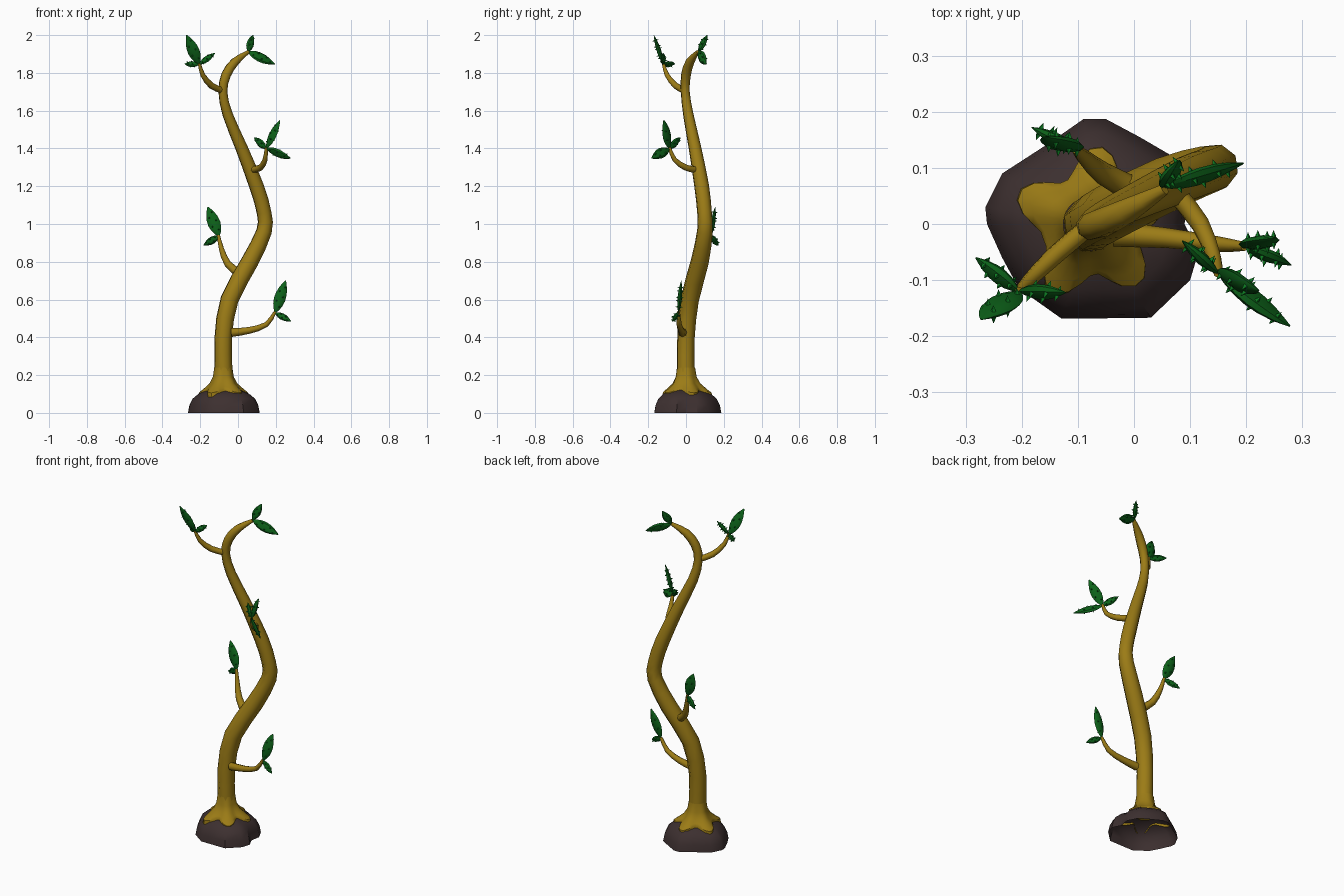
import bpy, bmesh, math
from mathutils import Vector

if "Cube" in bpy.data.objects:
    bpy.data.objects.remove(bpy.data.objects["Cube"])


def material(name, rgb):
    m = bpy.data.materials.new(name)
    m.diffuse_color = (*rgb, 1)
    m.use_nodes = True
    m.node_tree.nodes["Principled BSDF"].inputs["Base Color"].default_value = m.diffuse_color
    return m


BARK = material("golden bark", (0.33, 0.20, 0.008))
LEAF = material("dark green leaf", (0.004, 0.125, 0.010))
THORN = material("bright green thorn", (0.004, 0.20, 0.016))
ROCK = material("dark brown soil", (0.046, 0.029, 0.029))


def finish(bm, name, mats, angle=40):
    bmesh.ops.recalc_face_normals(bm, faces=bm.faces)
    me = bpy.data.meshes.new(name)
    bm.to_mesh(me)
    bm.free()
    for m in mats:
        me.materials.append(m)
    ob = bpy.data.objects.new(name, me)
    bpy.context.collection.objects.link(ob)
    bpy.ops.object.select_all(action='DESELECT')
    ob.select_set(True)
    bpy.context.view_layer.objects.active = ob
    bpy.ops.object.shade_smooth_by_angle(angle=math.radians(angle))
    return ob


def loft(bm, rings, cap_start=True, cap_end=True):
    rows = [[bm.verts.new(p) for p in r] for r in rings]
    n = len(rows[0])
    for a, b in zip(rows, rows[1:]):
        for i in range(n):
            j = (i + 1) % n
            bm.faces.new((a[i], a[j], b[j], b[i]))
    if cap_start:
        bm.faces.new(rows[0])
    if cap_end:
        bm.faces.new(rows[-1])


def smooth_path(pts, steps):
    """Catmull-Rom through (x, y, z, radius) points."""
    p = [Vector(q) for q in pts]
    p = [2 * p[0] - p[1]] + p + [2 * p[-1] - p[-2]]
    out = []
    for a, b, c, d in zip(p, p[1:], p[2:], p[3:]):
        for k in range(steps):
            t = k / steps
            out.append(0.5 * (2 * b + (c - a) * t + (2 * a - 5 * b + 4 * c - d) * t * t
                              + (3 * b - a - 3 * c + d) * t ** 3))
    return out + [p[-2]]


def tube(name, pts, steps=2, sides=8):
    path = smooth_path(pts, steps)
    pos = [q.to_3d() for q in path]
    u = Vector((0.3, 1, 0.1))
    rings = []
    for i, c in enumerate(pos):
        t = (pos[min(i + 1, len(pos) - 1)] - pos[max(i - 1, 0)]).normalized()
        u = (u - t * u.dot(t)).normalized()
        v = t.cross(u)
        rings.append([c + path[i][3] * (u * math.cos(a) + v * math.sin(a))
                      for a in (math.tau * k / sides for k in range(sides))])
    bm = bmesh.new()
    loft(bm, rings)
    return finish(bm, name, [BARK], 50)


def leaf(name, base, tip, width, facing):
    """Thick pointed leaf with small thorns on both faces."""
    base, tip, n = Vector(base), Vector(tip), Vector(facing)
    d = tip - base
    ax = d.normalized()
    n = (n - ax * n.dot(ax)).normalized()
    s = ax.cross(n)
    hw, ht = width / 2, 0.011 + 0.03 * (width - 0.03)

    def shape(t):
        return max(0.06, math.sin(math.pi * t ** 0.9) ** 0.8)

    bm = bmesh.new()
    rings = []
    for t in (0, 0.1, 0.25, 0.42, 0.6, 0.77, 0.9, 1):
        f = shape(t) if 0 < t < 1 else 0.08
        rings.append([base + d * t + s * hw * f * math.cos(a) + n * ht * f * math.sin(a)
                      for a in (math.tau * k / 8 for k in range(8))])
    loft(bm, rings)
    # thorns
    first = len(bm.faces)
    for side in (1, -1):
        for k, t in enumerate((0.2, 0.35, 0.5, 0.65, 0.8)):
            off = 0.45 * (-1) ** k
            f = shape(t)
            c = base + d * t + s * hw * f * off + n * side * ht * f * 0.75
            ring = [bm.verts.new(c + 0.005 * (ax * math.cos(a) + s * math.sin(a)))
                    for a in (math.tau * j / 4 for j in range(4))]
            top = bm.verts.new(c + n * side * 0.012)
            for j in range(4):
                bm.faces.new((ring[j], ring[(j + 1) % 4], top))
    bm.faces.ensure_lookup_table()
    for fc in bm.faces[first:]:
        fc.material_index = 1
    finish(bm, name, [LEAF, THORN], 35)


# soil mound: irregular outline stacked into a dome, open underneath
outline = [(0.10, -0.10), (0.115, -0.05), (0.09, 0.0), (0.10, 0.06), (0.07, 0.12), (0.01, 0.155),
           (-0.05, 0.187), (-0.09, 0.187), (-0.15, 0.145), (-0.235, 0.09), (-0.265, 0.03),
           (-0.262, 0.0), (-0.235, -0.06), (-0.205, -0.115), (-0.13, -0.168), (-0.05, -0.168),
           (0.03, -0.167)]
cx, cy = -0.075, 0.0
bm = bmesh.new()
loft(bm, [[Vector((cx + (x - cx) * s, cy + (y - cy) * s, z)) for x, y in outline]
          for s, z in ((1, 0), (0.96, 0.04), (0.87, 0.075), (0.70, 0.102), (0.40, 0.125), (0.1, 0.13))],
     cap_start=False)
finish(bm, "soil_mound", [ROCK], 35)

# root flare: five lobes spreading over the mound
lobes = [math.radians(a) for a in (157, 83, 18, -50, -119)]
rings = []
for r, spread, z, drop in ((0.048, 0, 0.24, 0), (0.054, 0.003, 0.19, 0), (0.066, 0.012, 0.155, 0),
                           (0.082, 0.03, 0.138, 0.012), (0.088, 0.05, 0.128, 0.022),
                           (0.086, 0.055, 0.105, 0.022)):
    ring = []
    for k in range(40):
        a = math.tau * k / 40
        near = min(abs((a - l + math.pi) % math.tau - math.pi) for l in lobes)
        f = 0.5 + 0.5 * math.cos(min(math.pi, near * 5))
        rr = r + spread * f
        ring.append(Vector((-0.078 + rr * math.cos(a), rr * math.sin(a), z - drop * f)))
    rings.append(ring)
bm = bmesh.new()
loft(bm, rings, False, False)
finish(bm, "root_flare", [BARK], 45)

# winding trunk
tube("trunk", [(-0.078, 0, 0.12, 0.05), (-0.076, -0.002, 0.22, 0.049), (-0.078, 0, 0.4, 0.048),
               (-0.045, 0.02, 0.6, 0.050), (0.062, 0.073, 0.8, 0.049), (0.138, 0.10, 0.96, 0.043),
               (0.138, 0.098, 1.06, 0.040), (0.098, 0.083, 1.2, 0.040), (0.02, 0.048, 1.4, 0.034),
               (-0.055, 0.012, 1.58, 0.028), (-0.080, -0.004, 1.7, 0.024), (-0.063, 0.0, 1.79, 0.026),
               (-0.015, 0.022, 1.86, 0.023), (0.055, 0.062, 1.912, 0.010)])

# side branches: path points with radius
branches = {
    "lowest_branch": [(-0.035, -0.018, 0.425, 0.023), (0.06, -0.025, 0.437, 0.018),
                      (0.15, -0.036, 0.468, 0.014), (0.197, -0.04, 0.535, 0.008)],
    "lower_branch": [(0.01, 0.055, 0.735, 0.024), (-0.055, 0.09, 0.79, 0.020),
                     (-0.088, 0.118, 0.87, 0.014), (-0.103, 0.133, 0.94, 0.008)],
    "upper_branch": [(0.075, 0.055, 1.287, 0.018), (0.118, 0.0, 1.298, 0.017),
                     (0.143, -0.06, 1.34, 0.013), (0.150, -0.088, 1.405, 0.008)],
    "top_branch": [(-0.08, -0.004, 1.705, 0.017), (-0.14, -0.055, 1.732, 0.017),
                   (-0.186, -0.1, 1.788, 0.013), (-0.205, -0.12, 1.85, 0.008)],
}
for name, pts in branches.items():
    tube(name, pts)

# leaves grouped by the twig end they grow from: tip, width, facing
clusters = {
    "lowest": ((0.197, -0.04, 0.53), [((0.252, -0.025, 0.70), 0.062, (0, -1, 0)),
                                      ((0.280, -0.073, 0.485), 0.036, (-0.3, -1, 0.4))]),
    "lower": ((-0.10, 0.132, 0.935), [((-0.160, 0.155, 1.09), 0.068, (0, -1, 0)),
                                      ((-0.182, 0.172, 0.888), 0.040, (0.3, -1, 0.3))]),
    "upper": ((0.150, -0.088, 1.40), [((0.222, -0.118, 1.55), 0.058, (1, 0.8, 0)),
                                      ((0.278, -0.182, 1.348), 0.056, (0.7, 0.8, 0.6)),
                                      ((0.086, -0.030, 1.457), 0.042, (0.7, 0.8, 0))]),
    "top": ((-0.205, -0.12, 1.845), [((-0.272, -0.170, 2.0), 0.064, (0, -1, -0.3)),
                                     ((-0.122, -0.122, 1.905), 0.038, (0, -1, 0.8)),
                                     ((-0.282, -0.060, 1.848), 0.038, (0, -1, 0.6))]),
    "crown": ((0.052, 0.066, 1.912), [((0.080, 0.113, 2.0), 0.046, (0.6, -1, 0)),
                                      ((0.195, 0.108, 1.847), 0.056, (0.1, -1, 0.5))]),
}
for cluster, (base, leaves) in clusters.items():
    for i, (tip, width, facing) in enumerate(leaves, 1):
        leaf(f"{cluster}_leaf_{i}", base, tip, width, facing)
